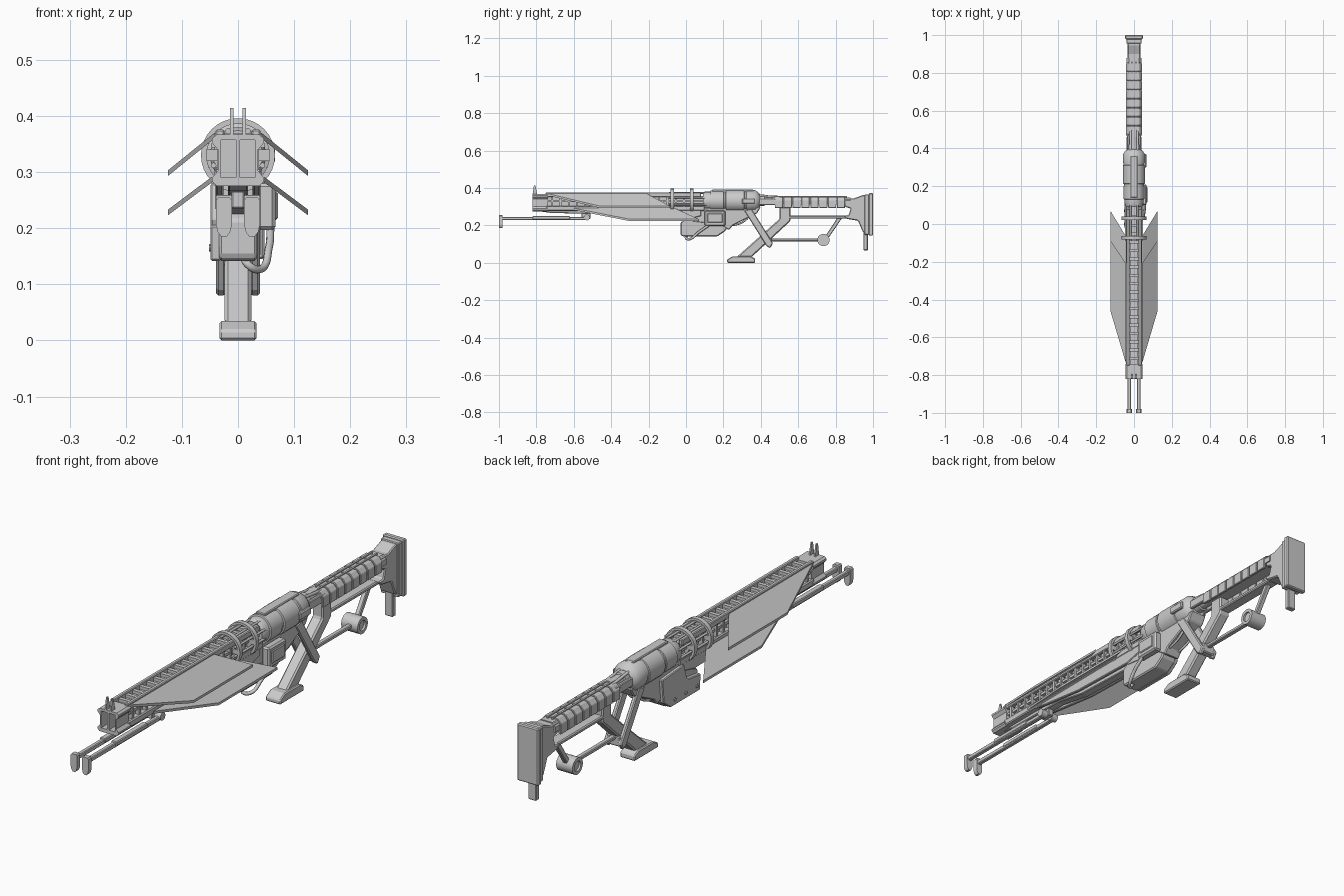
import bpy, bmesh, math
from mathutils import Vector

if "Cube" in bpy.data.objects:
    bpy.data.objects.remove(bpy.data.objects["Cube"])


def mesh_obj(name, verts, faces, bevel=0.0):
    me = bpy.data.meshes.new(name)
    me.from_pydata(verts, [], faces)
    bm = bmesh.new()
    bm.from_mesh(me)
    bmesh.ops.recalc_face_normals(bm, faces=bm.faces)
    bm.to_mesh(me)
    bm.free()
    ob = bpy.data.objects.new(name, me)
    bpy.context.collection.objects.link(ob)
    if bevel:
        m = ob.modifiers.new("bevel", 'BEVEL')
        m.width, m.segments, m.limit_method = bevel, 1, 'ANGLE'
    return ob


def prism(name, prof, axis, a, b, bevel=0.0):
    """Extrude a profile: (y, z) along x, or (x, z) along y."""
    n = len(prof)
    put = (lambda p, t: (t, p[0], p[1])) if axis == 'x' else (lambda p, t: (p[0], t, p[1]))
    verts = [put(p, a) for p in prof] + [put(p, b) for p in prof]
    faces = [tuple(range(n)), tuple(range(2 * n - 1, n - 1, -1))]
    faces += [(i, (i + 1) % n, n + (i + 1) % n, n + i) for i in range(n)]
    return mesh_obj(name, verts, faces, bevel)


def box(name, x0, x1, y0, y1, z0, z1, bevel=0.0):
    return prism(name, [(y0, z0), (y1, z0), (y1, z1), (y0, z1)], 'x', x0, x1, bevel)


def sym(half):
    """Complete a right-hand (x, z) half profile."""
    return half + [(-x, z) for x, z in reversed(half)]


def lathe(name, prof, centre, axis='y', n=32):
    """Revolve (offset, radius) pairs; closed loop when it ends where it began."""
    loop = prof[0] == prof[-1]
    pts = prof[:-1] if loop else prof
    verts, faces = [], []
    for t, r in pts:
        for i in range(n):
            c, s = r * math.cos(2 * math.pi * i / n), r * math.sin(2 * math.pi * i / n)
            d = (c, t, s) if axis == 'y' else (t, c, s)
            verts.append(Vector(centre) + Vector(d))
    m = len(pts)
    for k in range(m if loop else m - 1):
        for i in range(n):
            j, k2 = (i + 1) % n, (k + 1) % m
            faces.append((k * n + i, k * n + j, k2 * n + j, k2 * n + i))
    if not loop:
        faces += [tuple(range(n)), tuple(range((m - 1) * n, m * n))]
    ob = mesh_obj(name, verts, faces)
    bpy.context.view_layer.objects.active = ob
    ob.select_set(True)
    bpy.ops.object.shade_smooth_by_angle(angle=math.radians(35))
    ob.select_set(False)
    return ob


def tube(name, pts, r, smooth=True):
    cu = bpy.data.curves.new(name, 'CURVE')
    cu.dimensions, cu.bevel_depth, cu.bevel_resolution, cu.use_fill_caps = '3D', r, 2, True
    if smooth:
        sp = cu.splines.new('BEZIER')
        sp.bezier_points.add(len(pts) - 1)
        for b, p in zip(sp.bezier_points, pts):
            b.co, b.handle_left_type, b.handle_right_type = p, 'AUTO', 'AUTO'
    else:
        sp = cu.splines.new('POLY')
        sp.points.add(len(pts) - 1)
        for b, p in zip(sp.points, pts):
            b.co = (*p, 1)
    ob = bpy.data.objects.new(name, cu)
    bpy.context.collection.objects.link(ob)


# Muzzle block with two slots
muz = prism("muzzle_block", sym([(.038, .275), (.046, .283), (.046, .29), (.036, .302), (.036, .34),
            (.046, .352), (.046, .36), (.038, .367)]), 'y', -.82, -.74)
for s in (-1, 1):
    cut = box("slot_cutter", *sorted((s * .004, s * .03)), -.85, -.765, .29, .357)
    cut.hide_render = True
    cut.hide_set(True)
    m = muz.modifiers.new("slot", 'BOOLEAN')
    m.operation, m.object = 'DIFFERENCE', cut
    # Sight blades
    prism("front_sight", [(-.82, .365), (-.795, .365), (-.805, .414), (-.813, .414)], 'x',
          s * .011 - .003, s * .011 + .003)

# Barrel core and rails
box("barrel_core", -.02, .02, -.75, .12, .29, .358)
box("lower_rail", -.042, .042, -.75, .1, .278, .305, .004)
prism("underbarrel_keel", [(-.8, .278), (-.72, .266), (-.45, .262), (-.3, .235), (.0, .225), (.08, .2),
                           (.2, .2), (.2, .285), (-.8, .285)], 'x', -.018, .018, .003)
for s in (-1, 1):
    box("upper_rail", *sorted((s * .024, s * .04)), -.75, .08, .352, .376, .003)
    box("middle_rail", *sorted((s * .02, s * .032)), -.75, .1, .325, .336)
    prism("forend_side", [(-.58, .28), (-.5, .265), (-.3, .24), (0, .232), (.08, .25), (.08, .285)],
          'x', s * .026, s * .04, .003)
for i in range(18):
    y = -.72 + i * .044
    box("ladder_rung", -.028, .028, y, y + .016, .35, .37)
    for s in (-1, 1):
        box("rail_rib", *sorted((s * .018, s * .037)), y, y + .01, .3, .356)

# Side fins, upper and lower pairs
for name, zi, zo, xi, ys in (("upper_fin", .365, .298, .042, (-.74, -.46, -.085, -.21)),
                             ("lower_fin", .287, .228, .046, (-.6, -.3, .07, -.06))):
    for s in (-1, 1):
        outline = [(xi, ys[0], zi), (.125, ys[1], zo), (.125, ys[2], zo), (xi, ys[3], zi)]
        v = [(s * x, y, z + d) for d in (-.005, .005) for x, y, z in outline]
        mesh_obj(name, v, [(0, 1, 2, 3), (4, 5, 6, 7), (0, 1, 5, 4), (1, 2, 6, 5), (2, 3, 7, 6), (3, 0, 4, 7)])

# Folded bipod
for s in (-1, 1):
    x = s * .025
    box("bipod_leg", x - .009, x + .009, -.99, -.53, .228, .246, .003)
    box("bipod_sleeve", x - .012, x + .012, -.82, -.62, .232, .25, .003)
    prism("bipod_foot", sym([(.005, .185), (.011, .193), (.014, .206), (.014, .25), (.01, .255)]),
          'y', -1, -.98).location.x = x
    lathe("bipod_pivot", [(-.014, .016), (.014, .016)], (x, -.53, .243), 'x', 16)
box("bipod_mount", -.012, .012, -.56, -.51, .235, .28, .003)

# Coil rings and rods around the rear of the barrel
for y in (-.073, .03):
    lathe("coil_ring", [(-.009, .056), (-.009, .066), (.009, .066), (.009, .056), (-.009, .056)], (0, y, .33))
    box("ring_bracket", -.058, .058, y - .006, y + .006, .32, .34)
for k in range(8):
    a = math.pi * (k + .5) / 4
    x, z = .047 * math.cos(a), .33 + .047 * math.sin(a)
    tube("cage_rod", [(x, -.09, z), (x, .11, z)], .005, False)

# Receiver drum and its rear neck
lathe("receiver_drum", [(.09, .044), (.1, .05), (.13, .05), (.132, .056), (.2, .056), (.202, .053), (.212, .053),
      (.214, .059), (.31, .059), (.312, .055), (.322, .055), (.324, .058), (.37, .058), (.385, .048), (.395, .036)],
      (0, 0, .33), 'y', 40)
box("drum_latch", .045, .066, .3, .37, .315, .345, .004)
box("drum_top_plate", -.02, .02, .14, .36, .375, .391, .003)
lathe("rear_neck", [(.38, .03), (.42, .03), (.422, .024), (.49, .024)], (0, 0, .335), 'y', 20)
for s in (-1, 1):
    box("neck_arm", *sorted((s * .024, s * .038)), .37, .5, .31, .345, .003)
    tube("neck_rod", [(s * .018, .38, .362), (s * .018, .5, .348)], .006, False)

# Underbody, magazine and side units
prism("lower_receiver", [(.0, .29), (.0, .225), (.19, .2), (.23, .175), (.25, .2), (.38, .265), (.4, .3)],
      'x', -.036, .036, .004)
prism("magazine", [(-.03, .215), (-.03, .15), (-.02, .142), (.17, .142), (.21, .17), (.24, .22), (.2, .24), (0, .24)],
      'x', -.034, .034, .005)
prism("left_cover", [(-.025, .205), (-.02, .142), (.165, .142), (.21, .175), (.22, .27), (.08, .28), (.06, .215)],
      'x', -.049, -.03, .003)
for y in (.0, .07, .14):
    lathe("cover_bolt", [(-.052, .007), (-.045, .007)], (0, y, .165), 'x', 10)
box("right_power_box", .034, .067, .1, .21, .197, .28, .006)
box("right_box_lid", .06, .071, .115, .195, .215, .265, .003)
tube("power_hose", [(.058, .12, .2), (.055, .07, .165), (.04, .02, .127), (.018, .0, .135), (.01, .02, .155)], .007)
for s in (-1, 1):
    tube("trigger_cable", [(s * .02, .2, .2), (s * .024, .27, .205), (s * .024, .32, .23), (s * .02, .35, .27)], .005)

# Grip, foot and crossing struts
prism("grip", [(.27, .03), (.35, .03), (.56, .225), (.56, .3), (.5, .3), (.5, .235)], 'x', -.024, .024, .006)
prism("grip_foot", [(.22, .0), (.37, .0), (.37, .022), (.345, .035), (.25, .035), (.22, .018)],
      'x', -.033, .033, .004)
for s in (-1, 1):
    prism("cross_strut", [(.31, .28), (.35, .29), (.465, .105), (.45, .078), (.43, .09)],
          'x', s * .022, s * .039, .004)
box("strut_tie", -.03, .03, .43, .46, .09, .13, .004)

# Lower linkage with roller
box("linkage_rod", -.01, .01, .44, .72, .115, .13, .003)
lathe("linkage_roller", [(-.036, .02), (-.036, .033), (.036, .033), (.036, .02), (-.036, .02)], (0, .735, .122), 'x', 24)
lathe("roller_hub", [(-.028, .022), (.028, .022)], (0, .735, .122), 'x', 20)
prism("linkage_arm", [(.74, .135), (.76, .13), (.835, .24), (.812, .245)], 'x', -.01, .01, .003)
box("lower_stock_bar", -.024, .024, .53, .86, .236, .252, .004)

# Segmented stock, open underneath
chan = sym([(.032, .325), (.032, .293), (.043, .293), (.043, .335), (.028, .353)])
for i in range(8):
    y = .475 + i * .0475
    prism("stock_segment", chan, 'y', y, y + .043, .002)
prism("stock_core", sym([(.028, .312), (.039, .312), (.039, .333), (.026, .349)]), 'y', .465, .88)
for s in (-1, 1):
    box("stock_top_strip", *sorted((s * .007, s * .014)), .46, .86, .345, .357)

# Butt, pad and post
prism("butt_body", [(.85, .3), (.85, .345), (.9, .345), (.945, .362), (.97, .362), (.97, .155), (.945, .165),
                    (.92, .225), (.86, .235), (.84, .252), (.87, .255), (.88, .29)], 'x', -.034, .034, .004)
box("butt_plate", -.04, .04, .955, .98, .15, .366, .003)
box("butt_pad", -.047, .047, .978, 1, .145, .372, .004)
box("butt_post", -.018, .018, .95, .972, .067, .17, .003)
